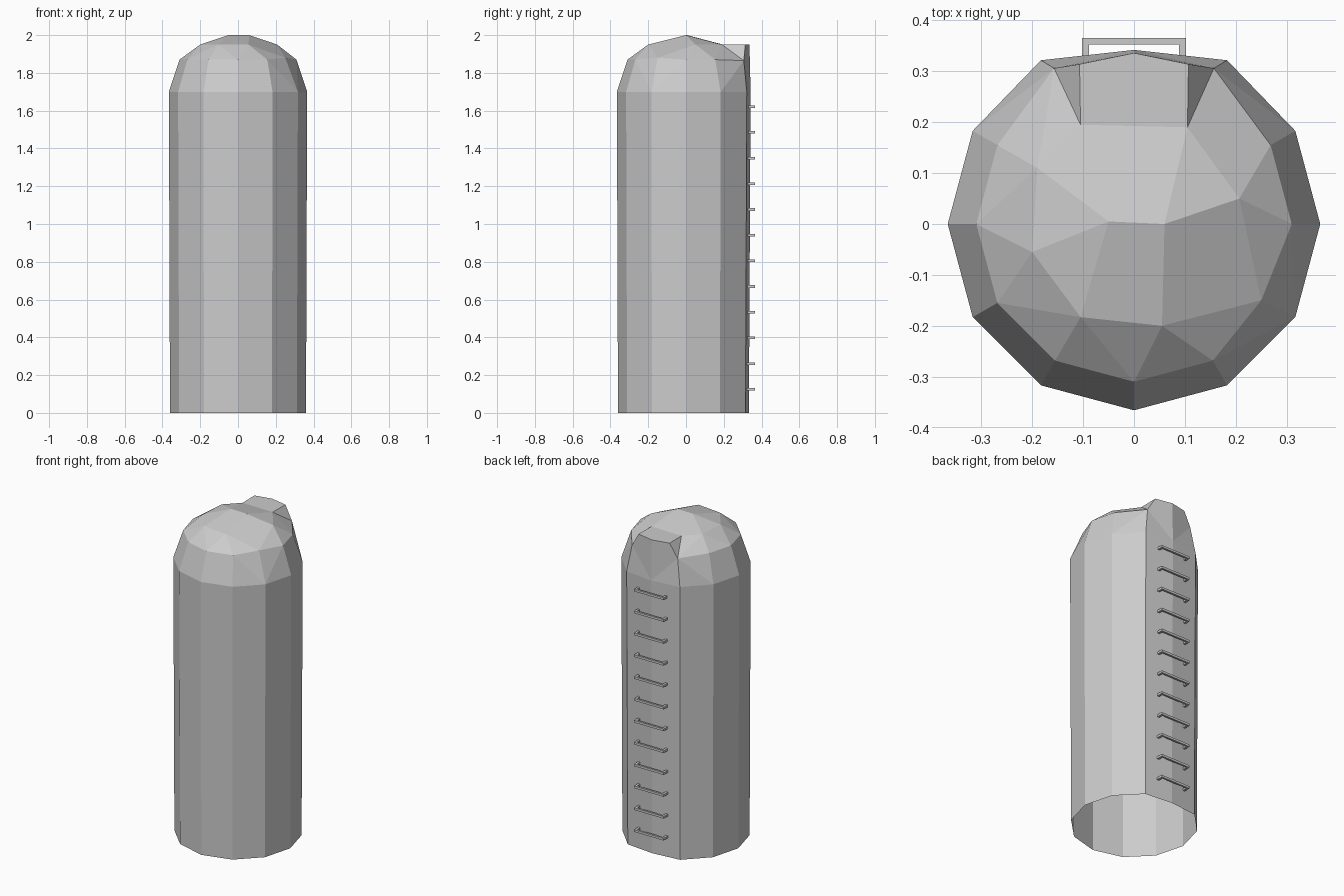
import bpy, bmesh, math

if "Cube" in bpy.data.objects:
    bpy.data.objects.remove(bpy.data.objects["Cube"])


def ring(radius, z, back_y, corner_scale=1.0):
    """Twelve-sided ring whose rear corner is pulled in for the ladder panel."""
    pts = []
    for i in range(12):
        a = math.radians(30 * i)
        pts.append([radius * math.cos(a), radius * math.sin(a), z])
    pts[3] = [0, back_y, z]
    for i in (2, 4):
        pts[i][1] *= corner_scale
    return pts


def finish(bm, name):
    bmesh.ops.remove_doubles(bm, verts=bm.verts, dist=0.0005)
    bmesh.ops.recalc_face_normals(bm, faces=bm.faces)
    mesh = bpy.data.meshes.new(name)
    bm.to_mesh(mesh)
    bm.free()
    ob = bpy.data.objects.new(name, mesh)
    bpy.context.collection.objects.link(ob)
    return ob


bm = bmesh.new()
base = ring(0.36, 0.0, 0.333, 1.01)
eave = ring(0.366, 1.70, 0.342, 1.015)

# Domed roof: faceted hull over the eave, shoulder and crown points
shoulder = ring(0.31, 1.87, 0)
shoulder[2] = [0.157, 0.306, 1.865]
shoulder[4] = [-0.157, 0.306, 1.865]
shoulder[11] = [0.25, -0.15, 1.88]
del shoulder[3]
crown = [(-0.2, -0.055), (-0.105, -0.183), (0.055, -0.2), (0.207, 0.05),
         (-0.19, 0.11), (-0.105, 0.195), (0.105, 0.19)]
points = eave + shoulder + [(x, y, 1.95) for x, y in crown]
points += [(-0.05, 0.005, 2.0), (0.06, 0, 2.0)]
verts = [bm.verts.new(p) for p in points]
bmesh.ops.convex_hull(bm, input=verts)

# Open the underside and the place where the hood sits
unwanted = [f for f in bm.faces
            if all(v.co.z < 1.71 for v in f.verts)
            or all(v.co.y > 0.187 and abs(v.co.x) < 0.188 for v in f.verts)]
bmesh.ops.delete(bm, geom=unwanted, context='FACES')


def face(*pts):
    bm.faces.new([bm.verts.new(p) for p in pts])


# Straight walls, open at the bottom
for i in range(12):
    j = (i + 1) % 12
    face(base[i], base[j], eave[j], eave[i])

# Hood: flat top, sloping cheeks and a rear wall above the ladder panel
rim = (0, 0.336, 1.95)
left, right = (-0.107, 0.314, 1.95), (0.107, 0.314, 1.95)
face((-0.105, 0.195, 1.95), (0.105, 0.19, 1.95), right, rim, left)
for corner, inner, side, low in ((left, (-0.105, 0.195, 1.95), shoulder[3], eave[4]),
                                 (right, (0.105, 0.19, 1.95), shoulder[2], eave[2])):
    face(inner, corner, side)
    face(rim, corner, side, eave[3])
    face(side, low, eave[3])
finish(bm, "silo_shell")


# Ladder of U-shaped rungs on the back
def box(bm, x0, x1, y0, y1, z, h):
    res = bmesh.ops.create_cube(bm, size=1)
    for v in res['verts']:
        v.co.x = x0 if v.co.x < 0 else x1
        v.co.y = y0 if v.co.y < 0 else y1
        v.co.z = z + h * v.co.z


for n in range(12):
    rb = bmesh.new()
    z = 0.125 + n * 0.136
    box(rb, -0.102, 0.102, 0.353, 0.365, z, 0.014)
    box(rb, -0.102, -0.088, 0.312, 0.353, z, 0.014)
    box(rb, 0.088, 0.102, 0.312, 0.353, z, 0.014)
    finish(rb, f"ladder_rung_{n + 1}")
